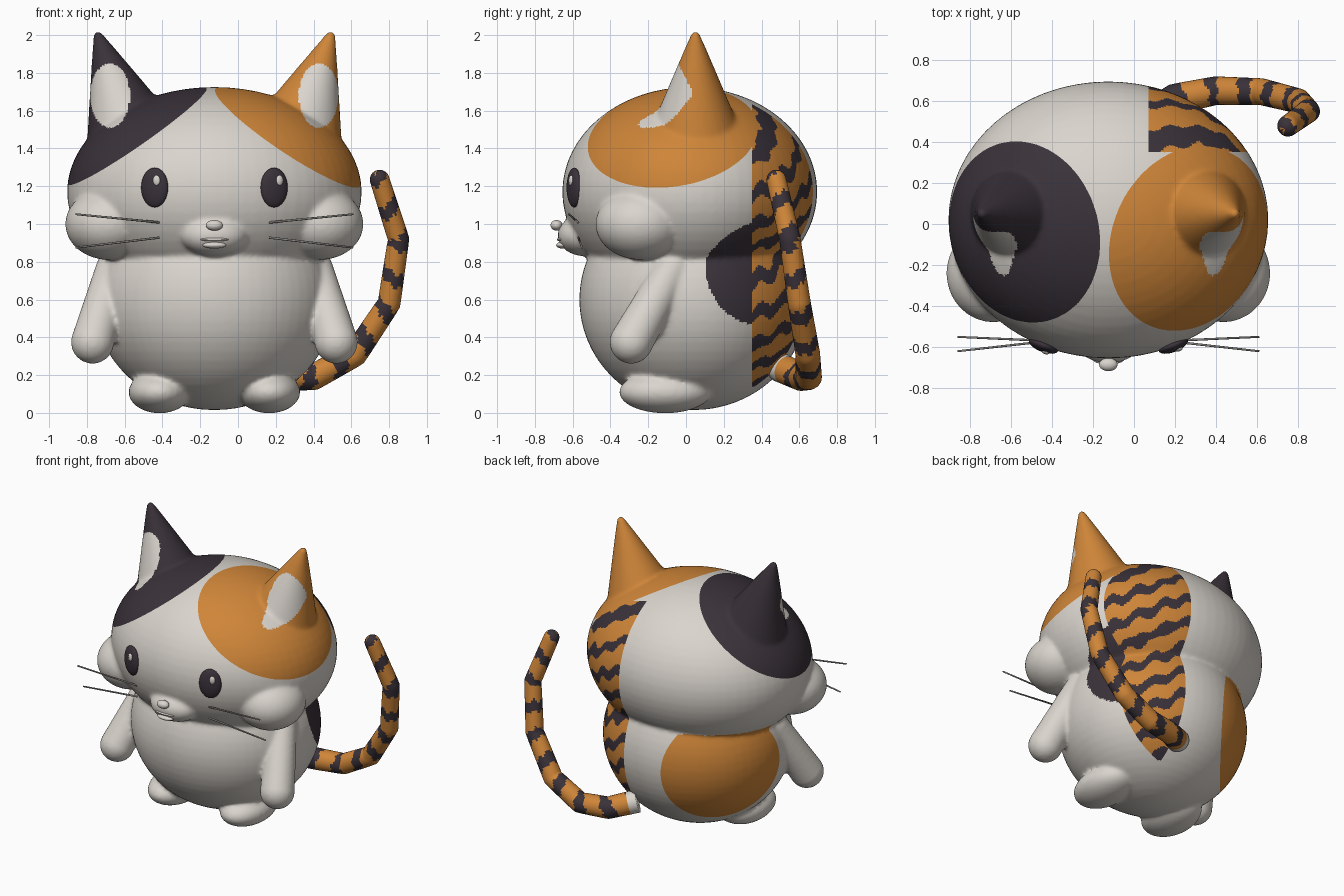
import bpy
import bmesh
import math
from mathutils import Matrix, Vector

if "Cube" in bpy.data.objects:
    bpy.data.objects.remove(bpy.data.objects["Cube"], do_unlink=True)

MID = -0.125  # symmetry plane of the body


def material(name, rgb):
    m = bpy.data.materials.new(name)
    m.use_nodes = True
    m.diffuse_color = (*rgb, 1)
    bsdf = m.node_tree.nodes["Principled BSDF"]
    bsdf.inputs["Base Color"].default_value = (*rgb, 1)
    bsdf.inputs["Roughness"].default_value = 0.7
    return m


cream = material("cream white", (0.70, 0.66, 0.61))
orange = material("orange", (0.62, 0.235, 0.04))
dark = material("dark plum", (0.042, 0.032, 0.042))
grey = material("whisker grey", (0.24, 0.23, 0.22))
WHITE, ORANGE, DARK = 0, 1, 2


def ellipsoid(bm, center, radii, turn=0.0, seg=32):
    mat = (Matrix.Translation(center) @ Matrix.Rotation(turn, 4, 'Z')
           @ Matrix.Diagonal((*radii, 1)))
    bmesh.ops.create_uvsphere(bm, u_segments=seg, v_segments=seg // 2, radius=1, matrix=mat)


def rod(bm, a, b, r1, r2, seg=32):
    a, b = Vector(a), Vector(b)
    mat = (Matrix.Translation((a + b) / 2)
           @ (b - a).to_track_quat('Z', 'Y').to_matrix().to_4x4())
    bmesh.ops.create_cone(bm, cap_ends=True, segments=seg, radius1=r1, radius2=r2,
                          depth=(b - a).length, matrix=mat)


def finish(name, bm, mats):
    for f in bm.faces:
        f.smooth = True
    mesh = bpy.data.meshes.new(name)
    bm.to_mesh(mesh)
    bm.free()
    for m in mats:
        mesh.materials.append(m)
    ob = bpy.data.objects.new(name, mesh)
    bpy.context.collection.objects.link(ob)
    return ob


def blob(name, center, radii, mat, turn=0.0):
    bm = bmesh.new()
    ellipsoid(bm, center, radii, turn)
    return finish(name, bm, [mat])


# Body volumes: head, torso, muzzle, and mirrored cheeks, ears, arms and feet
bm = bmesh.new()
ellipsoid(bm, (MID, 0.02, 1.17), (0.78, 0.675, 0.555), seg=64)
ellipsoid(bm, (MID, 0.04, 0.60), (0.64, 0.605, 0.585), seg=64)
ellipsoid(bm, (MID, -0.54, 0.94), (0.18, 0.14, 0.11))
for s in (-1, 1):
    ellipsoid(bm, (MID + s * 0.56, -0.24, 1.0), (0.23, 0.24, 0.19))
    rod(bm, (MID + s * 0.40, 0.05, 1.35), (MID + s * 0.617, 0.05, 2.0), 0.30, 0.026)
    ellipsoid(bm, (MID + s * 0.616, 0.05, 1.99), (0.026, 0.026, 0.035))
    ellipsoid(bm, (MID + s * 0.29, -0.11, 0.11), (0.165, 0.245, 0.112))
    shoulder = Vector((MID + s * 0.53, -0.07, 0.76))
    hand = Vector((MID + s * 0.645, -0.29, 0.375))
    for i in range(13):
        t = i / 12
        ellipsoid(bm, shoulder.lerp(hand, t), (0.10 + 0.015 * t,) * 3)
body = finish("body", bm, [])

# Fuse the volumes into one soft skin
remesh = body.modifiers.new("fuse", 'REMESH')
remesh.mode = 'VOXEL'
remesh.voxel_size = 0.0125
soften = body.modifiers.new("soften", 'SMOOTH')
soften.factor = 0.5
soften.iterations = 10
skin = bpy.data.meshes.new_from_object(
    body.evaluated_get(bpy.context.evaluated_depsgraph_get()))
body.modifiers.clear()
body.data = skin
skin.materials.clear()
for m in (cream, orange, dark):
    skin.materials.append(m)

# Coat patches: (normal, point on cutting plane, lowest z, highest z, colour)
dark_n = Vector((-0.52, -0.10, 0.74))
orange_n = Vector((0.453, -0.14, 0.66))
rump_n = Vector((-0.76, 0.64, -0.06)).normalized()
patches = [
    (dark_n, dark_n * (1.365 / dark_n.length_squared), 1.05, 3, DARK),
    (orange_n, orange_n * (1.092 / orange_n.length_squared), 1.05, 3, ORANGE),
    (rump_n, Vector((MID, 0.04, 0.6)) + rump_n * 0.47, 0, 0.85, ORANGE),
]
tabby_edges = [(Vector((1, 0, 0)), Vector((0.07, 0, 0))),
               (Vector((0, 1, 0)), Vector((0, 0.35, 0)))]


def coat(p, n):
    for s in (-1, 1):  # inner ears
        dx, dz = (p.x - MID - s * 0.552) / 0.105, (p.z - 1.68) / 0.17
        if p.y < 0.04 and dx * dx + dz * dz < 1:
            return WHITE
    for normal, point, low, high, colour in patches:
        if low < p.z < high and (p - point).dot(normal) > 0:
            return colour
    if p.x > 0.07 and p.y > 0.35 and p.z > 0.14:  # striped back
        wave = p.z + 0.6 * p.x + 0.015 * math.sin(45 * p.x) + 0.012 * math.sin(60 * p.y)
        return DARK if (wave / 0.18) % 1 < 0.42 else ORANGE
    if p.x > 0 and (p - Vector((0.40, 0.37, 0.75))).length < 0.28:  # flank spot
        return DARK
    return WHITE


bm = bmesh.new()
bm.from_mesh(skin)
for normal, point in [(c[0], c[1]) for c in patches] + tabby_edges:
    bmesh.ops.bisect_plane(bm, geom=bm.verts[:] + bm.edges[:] + bm.faces[:],
                           plane_co=point, plane_no=normal, dist=0.0005)
bm.normal_update()
for f in bm.faces:
    f.smooth = True
    f.material_index = coat(f.calc_center_median(), f.normal)
bm.to_mesh(skin)
bm.free()

# Tail: tapered tube along a bent path, with slanted rings of colour
path = [Vector(p) for p in ((0.04, 0.50, 0.24), (0.20, 0.61, 0.19), (0.40, 0.65, 0.19),
                            (0.62, 0.645, 0.31), (0.80, 0.60, 0.58),
                            (0.85, 0.55, 0.92), (0.75, 0.478, 1.235))]
STEPS, SIDES = 20, 28
samples = [a.lerp(b, i / STEPS) for a, b in zip(path, path[1:]) for i in range(STEPS)]
samples.append(path[-1])
tip_dir = (path[-1] - path[-2]).normalized()
centers = list(samples)
radii = [0.078 - 0.026 * i / len(samples) for i in range(len(samples))]
for k in range(1, 7):  # rounded tip
    a = k / 6 * math.radians(85)
    centers.append(path[-1] + tip_dir * 0.052 * math.sin(a))
    radii.append(0.052 * math.cos(a))
bm = bmesh.new()
rings, lengths, run = [], [], 0.0
for i, c in enumerate(centers):
    lo, hi = max(i - 3, 0), min(i + 3, len(centers) - 1)
    q = (centers[hi] - centers[lo]).to_track_quat('Z', 'Y')
    run += (c - centers[i - 1]).length if i else 0
    lengths.append(run)
    rings.append([bm.verts.new(c + q @ Vector((math.cos(t), math.sin(t), 0)) * radii[i])
                  for t in (2 * math.pi * j / SIDES for j in range(SIDES))])
for i in range(len(rings) - 1):
    for j in range(SIDES):
        k = (j + 1) % SIDES
        f = bm.faces.new((rings[i][j], rings[i][k], rings[i + 1][k], rings[i + 1][j]))
        slant = 0.03 * math.sin(2 * math.pi * j / SIDES) + 0.01 * math.sin(j * 1.3)
        band = ((run - lengths[i] + slant + 0.02) / 0.19) % 1
        f.material_index = DARK if band < 0.4 else ORANGE
        if lengths[i] < 0.06:
            f.material_index = WHITE
bm.faces.new(rings[-1]).material_index = DARK
bm.faces.new(rings[0][::-1])
finish("tail", bm, [cream, orange, dark])

# Eyes with highlights, and whiskers
for s, side in ((-1, "right"), (1, "left")):
    turn = s * math.radians(21)
    eye = Vector((MID + s * 0.316, -0.592, 1.193))
    blob(side + "_eye", eye, (0.076, 0.032, 0.105), dark, turn)
    glint = eye + Matrix.Rotation(turn, 3, 'Z') @ Vector((0.02, -0.025, 0.037))
    blob(side + "_eye_highlight", glint, (0.02, 0.012, 0.028), cream, turn)
    bm = bmesh.new()
    rod(bm, (MID + s * 0.29, -0.57, 1.008), (MID + s * 0.735, -0.62, 1.052), 0.006, 0.005, 10)
    rod(bm, (MID + s * 0.29, -0.57, 0.928), (MID + s * 0.735, -0.55, 0.875), 0.006, 0.005, 10)
    finish(side + "_whiskers", bm, [grey])

# Nose and lips
blob("nose", (MID, -0.685, 0.993), (0.045, 0.032, 0.028), cream)
blob("upper_lip", (MID, -0.662, 0.918), (0.075, 0.022, 0.010), cream)
blob("lower_lip", (MID, -0.655, 0.888), (0.062, 0.032, 0.018), cream)
